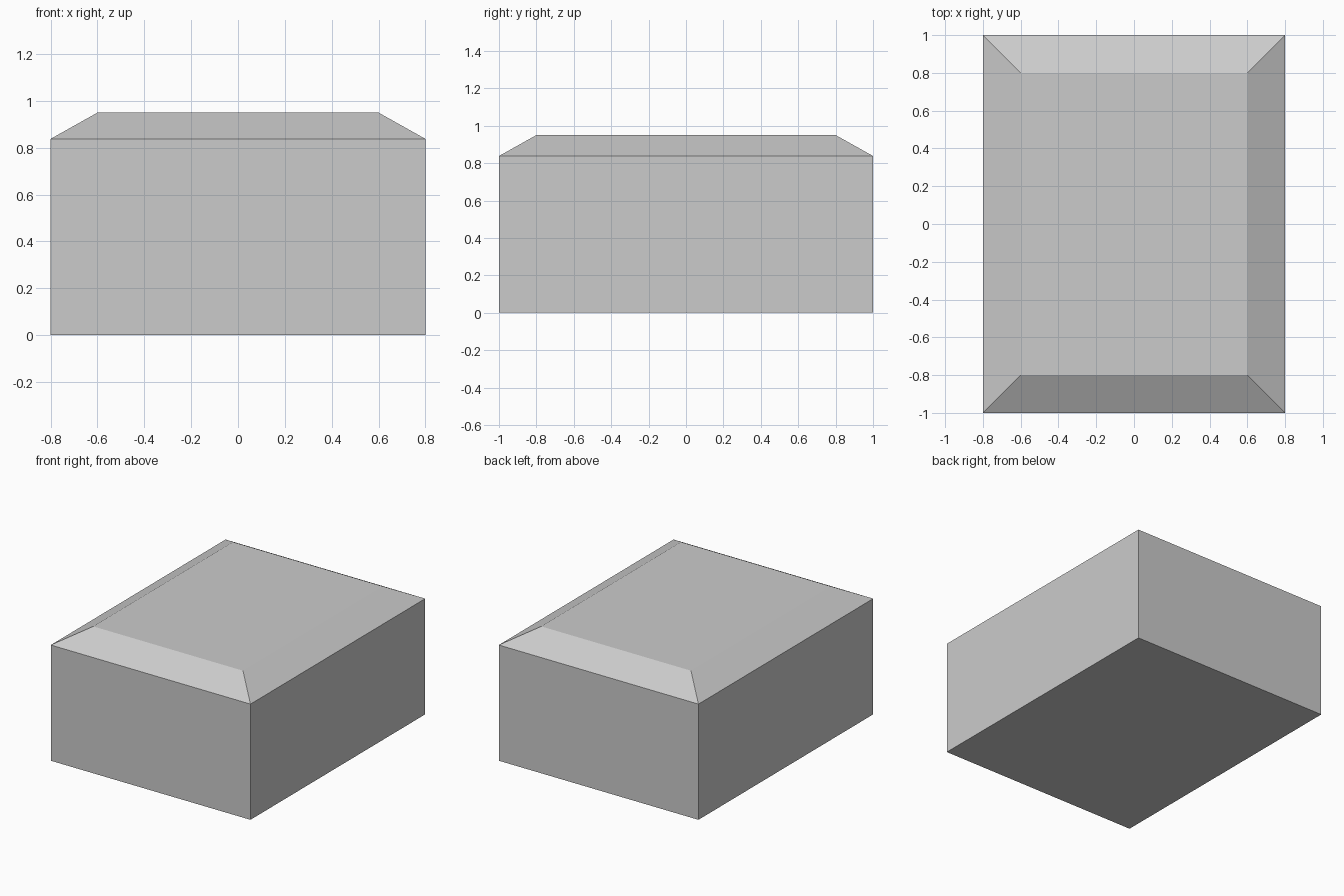
import bpy, bmesh

if "Cube" in bpy.data.objects:
    bpy.data.objects.remove(bpy.data.objects["Cube"])

# Block with a shallow chamfered top, built by lofting rectangular rings
rings = [(0.8, 1.0, 0.0), (0.8, 1.0, 0.42), (0.8, 1.0, 0.838), (0.6, 0.8, 0.95)]

bm = bmesh.new()
loops = [[bm.verts.new((sx * x, sy * y, z))
          for sx, sy in ((-1, -1), (1, -1), (1, 1), (-1, 1))]
         for x, y, z in rings]

# Side walls and sloped rim
for low, high in zip(loops, loops[1:]):
    for i in range(4):
        j = (i + 1) % 4
        bm.faces.new((low[i], low[j], high[j], high[i]))

# Base and flat top
bm.faces.new(loops[0][::-1])
bm.faces.new(loops[-1])
bmesh.ops.recalc_face_normals(bm, faces=bm.faces[:])

mesh = bpy.data.meshes.new("chamfered_block")
bm.to_mesh(mesh)
bm.free()
block = bpy.data.objects.new("chamfered_block", mesh)
bpy.context.collection.objects.link(block)
